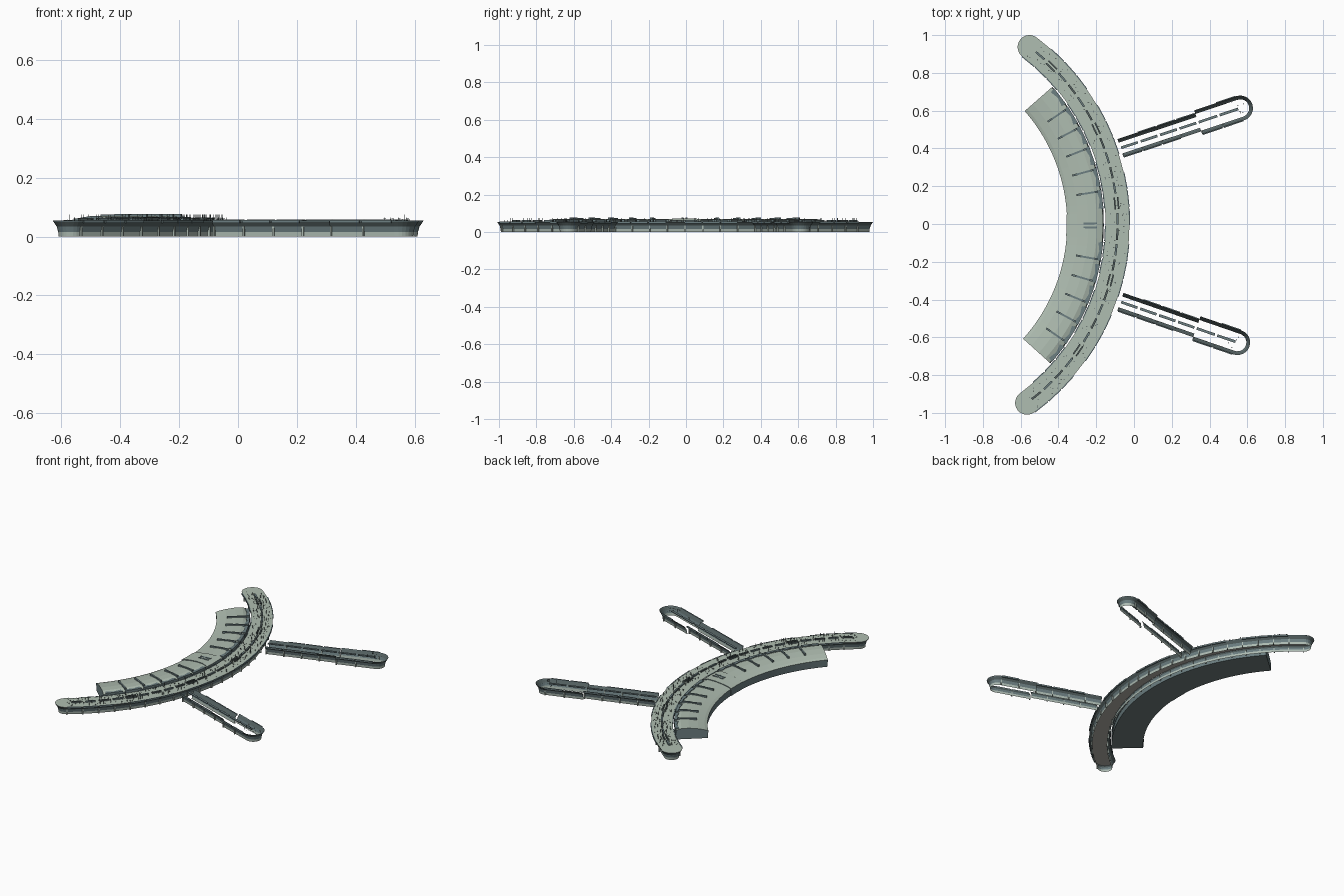
import bpy, bmesh, math, random
from mathutils import Vector

if "Cube" in bpy.data.objects:
    bpy.data.objects.remove(bpy.data.objects["Cube"])
random.seed(4)

def mat(name, c):
    m = bpy.data.materials.new(name)
    m.diffuse_color = (*c, 1)
    m.use_nodes = True
    m.node_tree.nodes["Principled BSDF"].inputs["Base Color"].default_value = m.diffuse_color
    return m

ROOF = mat("pale roof", (0.43, 0.51, 0.44))
GLASS = mat("teal glass", (0.15, 0.21, 0.22))
DARK = mat("dark frame", (0.09, 0.12, 0.12))
BASE = mat("pale base", (0.42, 0.50, 0.45))
SOFFIT = mat("warm grey soffit", (0.45, 0.43, 0.39))
FLOOR = mat("slate floor", (0.16, 0.21, 0.21))
MATS = (ROOF, GLASS, DARK, BASE, FLOOR)

CX, R, HW = -1.262, 1.175, 0.063      # arc centre, radius and half width
TILT = math.radians(-0.4)
TOP = 0.054

def pol(r, deg):
    a = math.radians(deg) + TILT
    return Vector((CX + r * math.cos(a), r * math.sin(a)))

def finish(bm, name, *mats):
    me = bpy.data.meshes.new(name)
    bm.to_mesh(me)
    bm.free()
    for m in mats:
        me.materials.append(m)
    ob = bpy.data.objects.new(name, me)
    bpy.context.collection.objects.link(ob)
    return ob

def prism(bm, pts, z0, z1, mi=0):
    lo = [bm.verts.new((p[0], p[1], z0)) for p in pts]
    hi = [bm.verts.new((p[0], p[1], z1)) for p in pts]
    fs = [bm.faces.new(hi), bm.faces.new(lo[::-1])]
    n = len(pts)
    for i in range(n):
        fs.append(bm.faces.new((lo[i], lo[(i + 1) % n], hi[(i + 1) % n], hi[i])))
    for f in fs:
        f.material_index = mi

def bar(bm, a, b, w, z0, z1, mi=0):
    t = (b - a).normalized() * (w / 2)
    n = Vector((-t.y, t.x))
    prism(bm, [a - n, b - n, b + n, a + n], z0, z1, mi)

def outline(path, w, start_cap=True, end_cap=True, n=12):
    """Counter-clockwise outline of a band: (point, outward normal) pairs."""
    tans = [(path[min(i + 1, len(path) - 1)] - path[max(i - 1, 0)]).normalized()
            for i in range(len(path))]
    right = [Vector((t.y, -t.x)) for t in tans]
    cap = lambda p, d: [(p, Vector((d.x * math.cos(a) - d.y * math.sin(a),
                                    d.x * math.sin(a) + d.y * math.cos(a))))
                        for a in [math.pi * k / n for k in range(1, n)]]
    res = list(zip(path, right))
    if end_cap:
        res += cap(path[-1], right[-1])
    res += [(p, -d) for p, d in reversed(list(zip(path, right)))]
    if start_cap:
        res += cap(path[0], -right[0])
    return [(p + d * w, d) for p, d in res]

# flared wall: pale base, glass, dark fascia; entries are (offset, height)
PROFILE = [(-0.020, 0.0), (-0.018, 0.016), (-0.013, 0.034), (-0.002, 0.050), (0.0, TOP)]
WALLMATS = [3, 1, 2, 1]

def wall(name, line, closed):
    bm = bmesh.new()
    cols = [[bm.verts.new((*(p + d * o), z)) for o, z in PROFILE] for p, d in line]
    n = len(cols)
    for i in range(n if closed else n - 1):
        a, b = cols[i], cols[(i + 1) % n]
        for k in range(4):
            bm.faces.new((a[k], b[k], b[k + 1], a[k + 1])).material_index = WALLMATS[k]
    # slim columns and long fascia bays
    k = 0
    for (p, d), (q, e) in zip(line, line[1:]):
        L = (q - p).length
        if L < 0.03 or d.dot(e) < 0.9:
            continue
        steps = max(1, round(L / 0.1))
        for s in range(steps):
            u, v = p.lerp(q, (s + 0.03) / steps), p.lerp(q, (s + 0.95) / steps)
            k += 1
            c = u - d * 0.014
            bar(bm, c - d * 0.004, c + d * 0.004, 0.006, 0, 0.034, 3)
            if k % 4:
                bar(bm, u + d * 0.001, v + d * 0.001, 0.006, 0.046, 0.0565, 1)
    return finish(bm, name, *MATS)

# --- curved concourse ---
N = 24
arc = [pol(R, -53.3 + 106.6 * i / N) for i in range(N + 1)]
wall("concourse_wall", outline(arc, HW), True)

def band(name, z, m, w):
    """Flat curved strip with rounded ends."""
    ring = [p for p, d in outline(arc, w)]
    bm = bmesh.new()
    vs = [bm.verts.new((*p, z)) for p in ring]
    for i in range(N):
        bm.faces.new((vs[i], vs[i + 1], vs[2 * N + 11 - i], vs[2 * N + 12 - i]))
    bm.faces.new(vs[N:N + 13])
    bm.faces.new(vs[2 * N + 12:] + vs[:1])
    for f in bm.faces:
        f.normal_update()
        if f.normal.z < 0:
            f.normal_flip()
    finish(bm, name, m)
band("concourse_roof", TOP + 0.001, ROOF, HW)
band("concourse_soffit", TOP - 0.002, SOFFIT, HW - 0.003)

# ridge skylights along the concourse: glazed strips with dark sections
bm = bmesh.new()
for i in range(26):
    a = -52 + 4 * i
    if i % 5 != 4:
        bar(bm, pol(R, a + 0.3), pol(R, a + 3.2), 0.011, TOP, 0.063, i % 2)
    else:
        bar(bm, pol(R - 0.009, a + 0.2), pol(R - 0.009, a + 3.3), 0.008, TOP, 0.065)
        bar(bm, pol(R + 0.009, a + 0.2), pol(R + 0.009, a + 3.3), 0.008, TOP, 0.065)
finish(bm, "concourse_skylights", DARK, GLASS)

# --- two open piers ---
PIERS = {"north": [(-0.072, 0.402), (0.34, 0.538), (0.563, 0.613)],
         "south": [(-0.072, -0.412), (0.33, -0.552), (0.548, -0.627)]}
heads = []
for side, pts in PIERS.items():
    a, b, c = map(Vector, pts)
    neck = outline([a, b], 0.050, False, False)
    wall(side + "_pier_right_wall", neck[:2], False)
    wall(side + "_pier_left_wall", neck[2:], False)
    wall(side + "_pier_head_wall", outline([b, c], 0.067, False, True), False)
    bm = bmesh.new()
    for s, e, n in ((a, b, 4), (b, c, 2)):
        for i in range(n):
            bar(bm, s.lerp(e, i / n + 0.01), s.lerp(e, (i + 0.9) / n), 0.014, 0.052, 0.057)
    finish(bm, side + "_pier_skylights", GLASS)
    heads.append(c)

# --- terminal hall with crowned roof ---
T = 41.6
SEC = [(0.912, 0.0), (0.908, 0.046), (0.925, 0.053), (0.965, 0.062), (1.02, 0.069),
       (1.065, 0.069), (1.098, 0.058), (1.102, 0.0)]
SECM = [1, 0, 0, 0, 0, 0, 1]
def hall(name, a0, a1, n, lift, grow):
    bm = bmesh.new()
    rows = []
    for i in range(n + 1):
        d = a0 + (a1 - a0) * i / n
        rows.append([bm.verts.new((*pol(r - (grow if r < 1 else 0), d), z + (lift if z else 0)))
                     for r, z in SEC])
    for p, q in zip(rows, rows[1:]):
        for k in range(7):
            bm.faces.new((p[k], p[k + 1], q[k + 1], q[k])).material_index = SECM[k]
        bm.faces.new((p[7], p[0], q[0], q[7])).material_index = 4
    for r in (rows[0], rows[-1][::-1]):
        bm.faces.new(r).material_index = 1
    bmesh.ops.recalc_face_normals(bm, faces=bm.faces[:])
    return finish(bm, name, *MATS)
hall("terminal_hall", -T, T, 40, 0, 0)
hall("entrance_bay", -3.6, 3.6, 2, 0.004, 0.003)

# radial roof fins following the crown, and glazed edge between them
bm = bmesh.new()
angles = [s * (9.5 + 6.2 * i) for i in range(5) for s in (1, -1)]
for a in angles + [-0.6, 0.6]:
    r0, r1 = (0.97, 1.085) if abs(a) > 5 else (0.995, 1.065)
    mid = (r0 + r1) / 2
    bar(bm, pol(r0, a), pol(mid, a), 0.010, 0.055, 0.074)
    bar(bm, pol(mid, a), pol(r1, a), 0.010, 0.055, 0.076)
finish(bm, "roof_fins", GLASS)
bm = bmesh.new()
for s in (1, -1):
    for i in range(6):
        a = 4.2 + 6.2 * i
        p = [pol(1.104, s * (a + 0.3)), pol(1.104, s * (a + 5.8)), pol(1.078, s * (a + 5.5)),
             pol(1.088, s * (a + 3)), pol(1.078, s * (a + 0.6))]
        prism(bm, p if s > 0 else p[::-1], 0.04, 0.067)
bmesh.ops.recalc_face_normals(bm, faces=bm.faces[:])
finish(bm, "edge_glazing", GLASS)

# --- fine rooftop masts with cross arms ---
bm = bmesh.new()
spots = [pol(R + random.uniform(-0.05, 0.05), random.uniform(-53, 53)) for _ in range(420)]
for c in heads:
    spots += [c + Vector((random.uniform(-0.05, 0.03), random.uniform(-0.035, 0.035))) for _ in range(12)]
for p in spots:
    z = random.choice((0.060, 0.064, 0.075))
    bar(bm, p, p + Vector((0.001, 0)), 0.001, TOP, z)
    d = Vector((0.004, 0)) if random.random() < 0.5 else Vector((0, 0.004))
    bar(bm, p - d, p + d, 0.0008, z - 0.004, z - 0.003)
finish(bm, "roof_masts", DARK)
